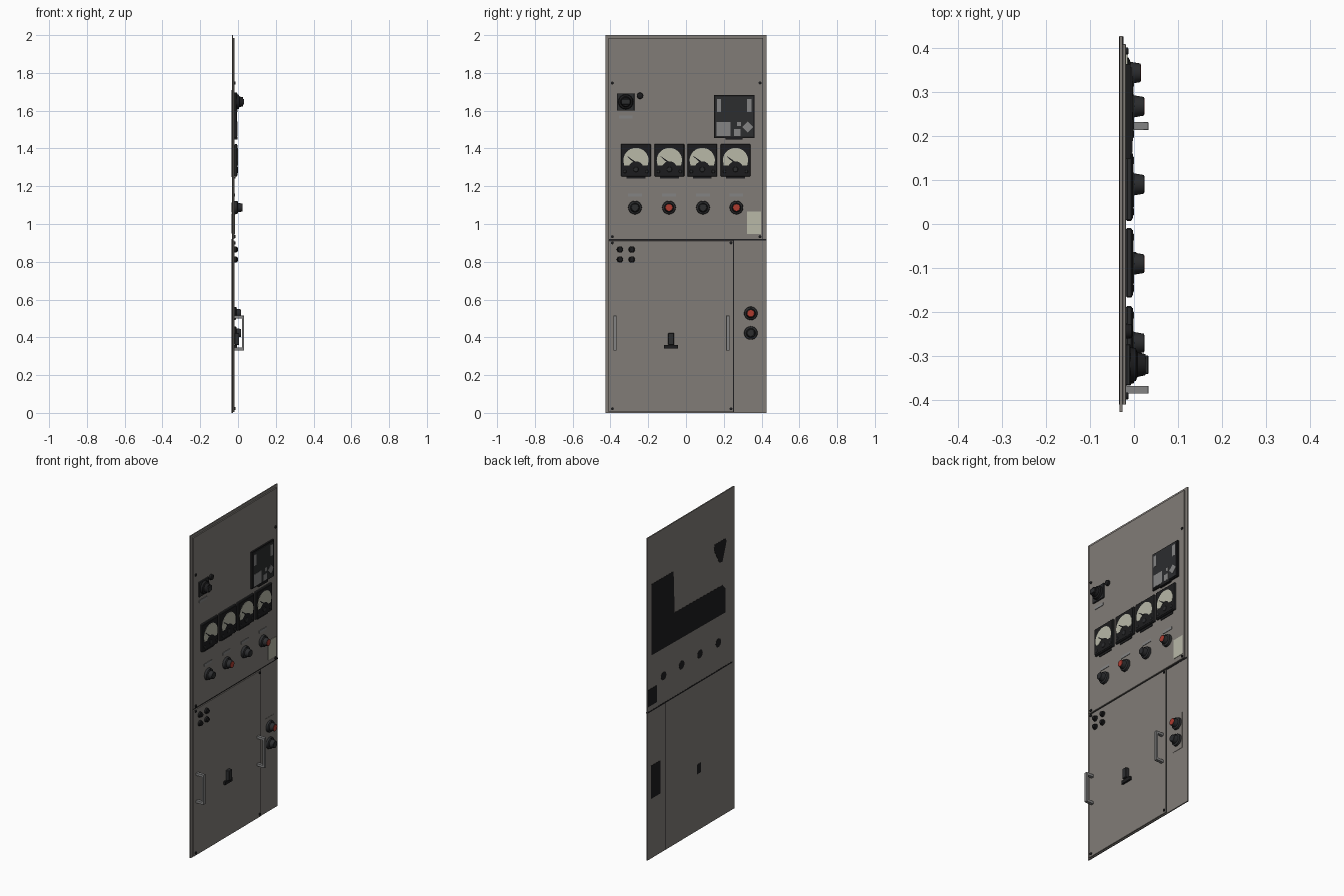
import bpy, bmesh, math
from mathutils import Matrix

cube = bpy.data.objects.get("Cube")
if cube:
    bpy.data.objects.remove(cube, do_unlink=True)


def material(name, r, g, b):
    m = bpy.data.materials.new(name)
    m.use_nodes = True
    m.diffuse_color = (r, g, b, 1)
    m.node_tree.nodes["Principled BSDF"].inputs["Base Color"].default_value = (r, g, b, 1)
    return m


GREY = material("warm grey paint", .22, .203, .186)
BLACK = material("black plastic", .025, .026, .028)
DARK = material("charcoal", .012, .012, .013)
RED = material("red cap", .42, .045, .03)
CREAM = material("dial cream", .48, .48, .39)
STEEL = material("light grey metal", .23, .23, .23)

FRAME, FACE = -.026, -.018   # front of the backing sheet and of the raised panels


def finish(bm, name, mat, smooth=False):
    bmesh.ops.recalc_face_normals(bm, faces=bm.faces)
    mesh = bpy.data.meshes.new(name)
    bm.to_mesh(mesh)
    bm.free()
    mesh.materials.append(mat)
    ob = bpy.data.objects.new(name, mesh)
    bpy.context.collection.objects.link(ob)
    if smooth:
        bpy.ops.object.select_all(action="DESELECT")
        bpy.context.view_layer.objects.active = ob
        ob.select_set(True)
        bpy.ops.object.shade_smooth_by_angle(angle=math.radians(35))
    return ob


def box(name, x0, x1, y0, y1, z0, z1, mat, bevel=0):
    bm = bmesh.new()
    bmesh.ops.create_cube(bm, size=1)
    for v in bm.verts:
        v.co.x = x1 if v.co.x > 0 else x0
        v.co.y = y1 if v.co.y > 0 else y0
        v.co.z = z1 if v.co.z > 0 else z0
    if bevel:
        bmesh.ops.bevel(bm, geom=bm.edges[:], offset=bevel, segments=1, affect="EDGES")
    return finish(bm, name, mat)


def plate(name, x0, x1, outline, mat):
    """Extrude a (y, z) outline from x0 to x1."""
    bm = bmesh.new()
    face = bm.faces.new([bm.verts.new((x0, y, z)) for y, z in outline])
    ext = bmesh.ops.extrude_face_region(bm, geom=[face])["geom"]
    for v in ext:
        if isinstance(v, bmesh.types.BMVert):
            v.co.x = x1
    return finish(bm, name, mat)


def turned(name, y, z, profile, mat, sides=24):
    """Stack of cones along x from (x, radius) pairs."""
    bm = bmesh.new()
    rings = []
    for x, r in profile:
        rings.append([bm.verts.new((x, y + r * math.cos(2 * math.pi * i / sides),
                                    z + r * math.sin(2 * math.pi * i / sides))) for i in range(sides)])
    for a, b in zip(rings, rings[1:]):
        for i in range(sides):
            j = (i + 1) % sides
            bm.faces.new((a[i], a[j], b[j], b[i]))
    bm.faces.new(rings[0])
    bm.faces.new(rings[-1])
    return finish(bm, name, mat, True)


def arc(y, z, r, start, end, n=20):
    return [(y + r * math.cos(math.radians(start + (end - start) * i / n)),
             z + r * math.sin(math.radians(start + (end - start) * i / n))) for i in range(n + 1)]


# Cabinet front: backing sheet with raised upper panel and lower door
box("backing_sheet", -.033, FRAME, -.427, .427, 0, 2, GREY)
box("upper_panel", FRAME, FACE, -.41, .408, .92, 1.985, GREY, .001)
box("lower_door", FRAME, FACE, -.41, .25, .004, .912, GREY, .001)
box("panel_gap", FRAME, FRAME + .002, -.41, .425, .912, .92, DARK)
box("door_gap", FRAME, FRAME + .002, .25, .254, .004, .92, DARK)
for y, z in ((-.39, 1.747), (.392, 1.747), (-.39, .933), (.392, .933),
             (-.39, .9), (.238, .9), (-.39, .022), (.238, .022)):
    turned("panel_screw", y, z, ((FACE, .008), (-.014, .008), (-.012, .005)), DARK, 12)


# Rotary knobs, each with a skirt, tapered body and cap
def knob(name, y, z, x, cap):
    turned(name, y, z, ((x, .036), (x + .014, .034), (x + .018, .025), (x + .041, .021)), BLACK)
    turned(name + "_cap", y, z, ((x + .041, .019), (x + .042, .018)), cap)
    box(name + "_pointer", x + .014, x + .019, y - .002, y + .002, z + .022, z + .033, DARK)


for y, cap in ((-.27, BLACK), (-.09, RED), (.09, BLACK), (.267, RED)):
    knob("control_knob", y, 1.087, FACE, cap)
    box("knob_label", FACE, -.015, y - .036, y + .036, 1.146, 1.162, STEEL)
box("side_knob_plate", FRAME, -.024, .305, .383, .36, .585, GREY)
for z, cap in ((.527, RED), (.423, BLACK)):
    knob("side_knob", .343, z, FRAME, cap)

# Selector switch with square mount, grip and pilot button
box("selector_mount", FACE, -.008, -.366, -.272, 1.6, 1.692, BLACK, .002)
turned("selector_body", -.319, 1.647, ((-.008, .04), (.004, .037), (.008, .028), (.026, .024)), DARK)
box("selector_grip", .02, .033, -.34, -.298, 1.632, 1.662, BLACK, .002)
box("selector_label", FACE, -.015, -.355, -.283, 1.558, 1.575, STEEL)
turned("pilot_button", -.243, 1.679, ((FACE, .017), (-.006, .016), (-.003, .011)), DARK, 16)

# Four panel meters with cream dials
for y in (-.265, -.088, .086, .262):
    box("meter_case", FACE, -.004, y - .079, y + .079, 1.252, 1.424, BLACK, .003)
    box("meter_bezel", -.004, -.002, y - .074, y + .074, 1.258, 1.418, DARK)
    dial = arc(y, 1.336, .067, 0, 180) + [(y - .062, 1.31)] + arc(y, 1.292, .04, 153, 27, 12) + [(y + .062, 1.31)]
    plate("meter_dial", -.002, -.001, dial, CREAM)
    plate("meter_needle", -.001, 0, [(y - .012, 1.326), (y - .005, 1.332),
                                     (y - .045, 1.359), (y - .047, 1.357)], DARK)
    turned("needle_hub", y, 1.289, ((-.002, .014), (0, .012)), BLACK, 16)
    for s in (-1, 1):
        turned("meter_screw", y + s * .058, 1.278, ((-.002, .009), (0, .007)), BLACK, 12)
    box("meter_tab", FACE, -.014, y - .05, y + .05, 1.24, 1.252, DARK)

# Relay display unit
box("relay_case", FACE, -.008, .148, .363, 1.455, 1.683, DARK)
box("relay_cover", -.008, -.004, .156, .355, 1.462, 1.676, BLACK)
box("relay_tab", FACE, -.003, .21, .3, 1.447, 1.462, DARK)
for y0, y1, z0, z1 in ((.163, .184, 1.594, 1.662), (.324, .347, 1.594, 1.662), (.162, .236, 1.466, 1.541),
                       (.254, .289, 1.466, 1.504), (.271, .29, 1.52, 1.541)):
    box("relay_window", -.004, -.003, y0, y1, z0, z1, STEEL)
plate("relay_diamond", -.004, -.003, [(.298, 1.513), (.327, 1.542), (.356, 1.513), (.327, 1.484)], STEEL)

# Blank plate and push buttons
box("blank_plate", FACE, -.015, .322, .396, .947, 1.065, CREAM)
for y in (-.35, -.287):
    for z in (.865, .812):
        turned("push_button", y, z, ((FACE, .017), (-.008, .016), (-.006, .012), (0, .011)), DARK, 16)

# Door handles and latch
for y in (-.376, .222):
    box("handle_grip", .02, .033, y - .009, y + .009, .33, .515, STEEL, .001)
    for z in (.33, .5):
        box("handle_leg", FACE, .022, y - .009, y + .009, z, z + .015, STEEL)
box("latch_base", FACE, -.006, -.116, -.043, .34, .36, DARK)
box("latch_lever", FACE, .006, -.095, -.063, .36, .422, BLACK, .002)

# Openings and seams on the rear
REAR = (-.034, -.033)
plate("rear_instrument_opening", *REAR, [(-.34, 1.25), (.385, 1.26), (.385, 1.7), (.17, 1.7), (.16, 1.44),
                                         (-.31, 1.43), (-.34, 1.4)], DARK)
plate("rear_selector_opening", *REAR, [(-.35, 1.69), (-.34, 1.71), (-.235, 1.71), (-.225, 1.68),
                                       (-.28, 1.58), (-.31, 1.575)], DARK)
box("rear_plate_opening", *REAR, .335, .42, .95, 1.055, DARK)
box("rear_side_knob_opening", *REAR, .3, .39, .37, .575, DARK)
box("rear_latch_opening", *REAR, -.1, -.06, .35, .41, DARK)
for y in (-.27, -.09, .09, .267):
    turned("rear_knob_opening", y, 1.087, ((-.033, .026), (-.034, .026)), DARK, 16)
box("rear_cross_seam", *REAR, -.41, .425, .912, .92, DARK)
box("rear_door_seam", *REAR, .25, .254, 0, .912, DARK)
